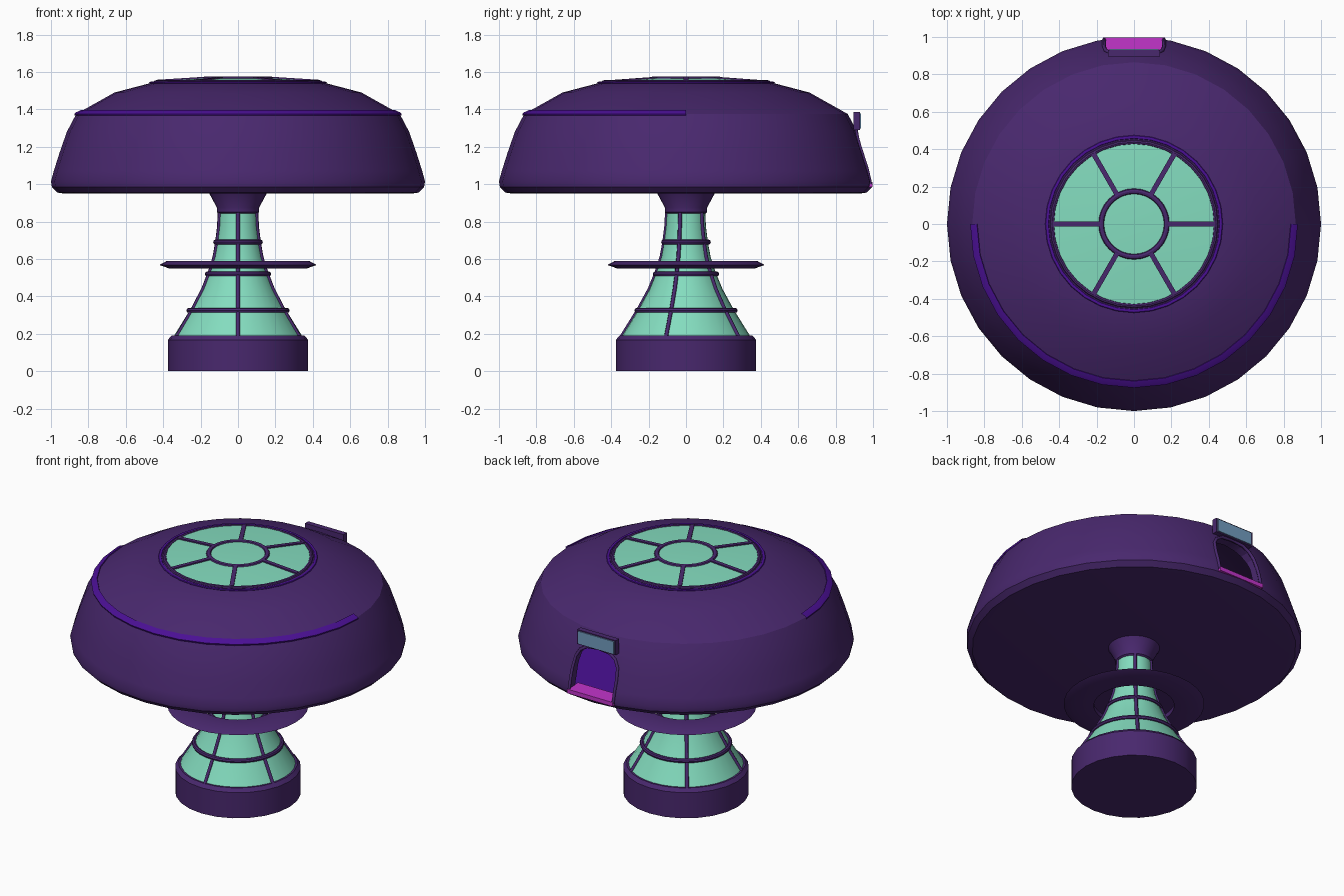
import bpy, bmesh, math
from mathutils import Vector

if "Cube" in bpy.data.objects:
    bpy.data.objects.remove(bpy.data.objects["Cube"])


def material(name, rgb):
    m = bpy.data.materials.new(name)
    m.diffuse_color = (*rgb, 1)
    m.use_nodes = True
    m.node_tree.nodes["Principled BSDF"].inputs["Base Color"].default_value = m.diffuse_color
    return m


PLUM = material("dark plum", (0.066, 0.021, 0.155))
MINT = material("mint glass", (0.23, 0.72, 0.52))
VIOLET = material("bright violet", (0.07, 0.005, 0.30))
MAGENTA = material("magenta", (0.54, 0.035, 0.60))
BLUE = material("sky blue", (0.17, 0.34, 0.53))


def select(ob):
    bpy.ops.object.select_all(action='DESELECT')
    ob.select_set(True)
    bpy.context.view_layer.objects.active = ob


def finish(bm, name, mat, smooth=True):
    bmesh.ops.remove_doubles(bm, verts=bm.verts, dist=1e-5)
    bmesh.ops.recalc_face_normals(bm, faces=bm.faces)
    me = bpy.data.meshes.new(name)
    bm.to_mesh(me)
    bm.free()
    me.materials.append(mat)
    ob = bpy.data.objects.new(name, me)
    bpy.context.collection.objects.link(ob)
    if smooth:
        select(ob)
        bpy.ops.object.shade_smooth_by_angle(angle=math.radians(32))
    return ob


def lathe(name, profile, seg, mat, a0=0.0, sweep=math.tau, closed=False):
    """Revolve (radius, z) points about the z axis."""
    bm = bmesh.new()
    rows = []
    for i in range(seg + 1):
        a = a0 + sweep * i / seg
        rows.append([bm.verts.new((r * math.cos(a), r * math.sin(a), z)) for r, z in profile])
    n = len(profile)
    for p, q in zip(rows, rows[1:]):
        for j in range(n if closed else n - 1):
            k = (j + 1) % n
            bm.faces.new((p[j], q[j], q[k], p[k]))
    return finish(bm, name, mat)


def hoop(name, r, z, t, seg, mat, h=None):
    """Thin ring with an eight-sided section."""
    h = h or t
    pts = [(r + t * math.cos(k * math.tau / 8), z + h * math.sin(k * math.tau / 8)) for k in range(8)]
    return lathe(name, pts, seg, mat, closed=True)


def tube(name, pts, radius, mat):
    cu = bpy.data.curves.new(name, 'CURVE')
    cu.dimensions = '3D'
    cu.bevel_depth = radius
    cu.bevel_resolution = 1
    cu.use_fill_caps = True
    sp = cu.splines.new('POLY')
    sp.points.add(len(pts) - 1)
    for p, co in zip(sp.points, pts):
        p.co = (*co, 1)
    cu.materials.append(mat)
    ob = bpy.data.objects.new(name, cu)
    bpy.context.collection.objects.link(ob)
    select(ob)
    bpy.ops.object.convert(target='MESH')
    return ob


def box(name, lo, hi, mat):
    bm = bmesh.new()
    bmesh.ops.create_cube(bm, size=1)
    lo, hi = Vector(lo), Vector(hi)
    for v in bm.verts:
        v.co = (lo + hi) / 2 + Vector([c * d for c, d in zip(v.co, hi - lo)])
    return finish(bm, name, mat, False)


def cut(ob, cutter):
    m = ob.modifiers.new("cut", 'BOOLEAN')
    m.operation = 'DIFFERENCE'
    m.solver = 'EXACT'
    m.object = cutter
    select(ob)
    bpy.ops.object.modifier_apply(modifier=m.name)
    bpy.data.objects.remove(cutter)


# base, neck and glass stem
lathe("base", [(0, 0), (0.375, 0), (0.375, 0.168), (0.355, 0.19), (0, 0.19)], 24, PLUM)
STEM = [(0.345, 0.185), (0.255, 0.33), (0.195, 0.44), (0.158, 0.53), (0.132, 0.61),
        (0.117, 0.69), (0.107, 0.77), (0.102, 0.86)]
lathe("stem_glass", STEM, 32, MINT)
lathe("neck", [(0.1, 0.84), (0.113, 0.85), (0.113, 0.875), (0.155, 0.953)], 32, PLUM)
for i, (r, z) in enumerate([(0.262, 0.325), (0.163, 0.52), (0.119, 0.69)]):
    hoop(f"stem_band_{i}", r, z, 0.014, 32, PLUM)
for i in range(5):
    a = math.radians(-90 + 72 * i)
    tube(f"stem_rib_{i}", [(r * math.cos(a), r * math.sin(a), z) for r, z in STEM], 0.011, PLUM)

# floating walkway ring
lathe("walkway_ring", [(0.24, 0.555), (0.37, 0.55), (0.42, 0.568), (0.38, 0.59), (0.24, 0.585)],
      32, PLUM, closed=True)

# hollow cap with an arched doorway cut at the back
SIDE = [(0.45, 1.545), (0.66, 1.49), (0.865, 1.375), (0.915, 1.28), (0.955, 1.165),
        (0.985, 1.07), (1.0, 1.015)]
CAP = [(0, 1.555), (0.2, 1.555)] + SIDE + [(0.995, 0.985), (0.965, 0.955), (0.93, 0.95), (0, 0.95)]
cap = lathe("cap", CAP, 32, PLUM)
cut(cap, lathe("cavity_cutter", [(0, 1.5), (0.43, 1.49), (0.62, 1.435), (0.81, 1.34), (0.90, 1.165),
                                 (0.945, 0.99), (0, 0.99)], 32, PLUM))
arch = [(0.16, 1.0), (0.16, 1.08)]
for k in range(9):
    t = math.pi * k / 8
    c, s = math.cos(t), math.sin(t)
    arch.append((0.16 * math.copysign(abs(c) ** 0.7, c), 1.14 + 0.15 * abs(s) ** 0.8))
arch += [(-0.16, 1.08), (-0.16, 1.0)]
bm = bmesh.new()
face = bm.faces.new([bm.verts.new((x, 0.6, z)) for x, z in arch])
ext = bmesh.ops.extrude_face_region(bm, geom=[face])
for v in ext["geom"]:
    if isinstance(v, bmesh.types.BMVert):
        v.co.y = 1.2
cut(cap, finish(bm, "door_cutter", PLUM, False))
select(cap)
bpy.ops.object.shade_smooth_by_angle(angle=math.radians(32))


def cap_radius(z):
    for (r0, z0), (r1, z1) in zip(SIDE, SIDE[1:]):
        if z1 <= z <= z0:
            return r0 + (r1 - r0) * (z0 - z) / (z0 - z1)
    return 1.0


# doorway trim, floor, step and sign
tube("door_frame", [(x, math.sqrt(cap_radius(z) ** 2 - x * x), z) for x, z in arch], 0.01, PLUM)
lathe("cap_floor", [(0, 1.002), (0.94, 1.002)], 32, VIOLET)
box("door_step", (-0.165, 0.885, 0.985), (0.165, 0.998, 1.012), MAGENTA)
box("door_sign", (-0.14, 0.895, 1.29), (0.14, 0.93, 1.385), PLUM)
box("sign_face", (-0.13, 0.929, 1.297), (0.13, 0.936, 1.378), BLUE)

# violet trim lines on the cap
lathe("front_trim", [(0.872, 1.366), (0.876, 1.376), (0.866, 1.384), (0.84, 1.396), (0.835, 1.385)],
      16, VIOLET, a0=math.pi, sweep=math.pi)
hoop("skylight_trim", 0.465, 1.542, 0.01, 32, VIOLET, 0.006)

# round skylight with frame
lathe("skylight_glass", [(0, 1.567), (0.18, 1.566), (0.432, 1.55)], 32, MINT)
hoop("skylight_rim", 0.438, 1.546, 0.012, 32, PLUM, 0.01)
hoop("skylight_hub", 0.175, 1.565, 0.015, 32, PLUM, 0.011)
for i in range(6):
    a = math.radians(60 * i)
    spoke = box(f"skylight_spoke_{i}", (0.18, -0.013, -0.008), (0.435, 0.013, 0.008), PLUM)
    for v in spoke.data.vertices:
        v.co.z += 1.566 - (v.co.x - 0.18) * 0.063
    spoke.rotation_euler.z = a
